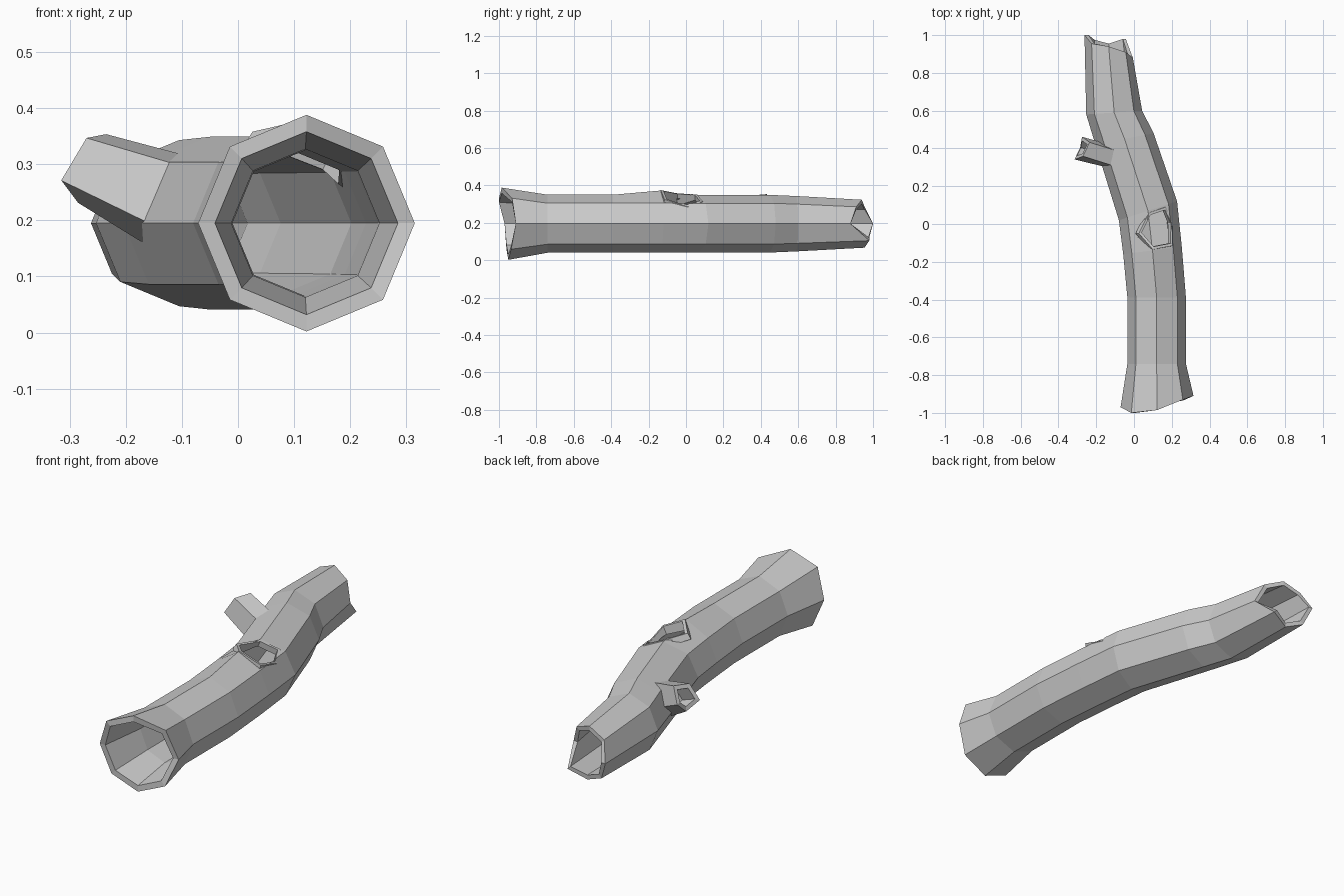
import bpy, bmesh, math
from mathutils import Vector

if "Cube" in bpy.data.objects:
    bpy.data.objects.remove(bpy.data.objects["Cube"])


def loft(name, rings, closed=False, cap_start=False, cap_end=False):
    """Skin a list of equal-sized point rings into a flat-shaded mesh."""
    bm = bmesh.new()
    vs = [[bm.verts.new(p) for p in r] for r in rings]
    n = len(vs[0])
    pairs = list(zip(vs, vs[1:])) + ([(vs[-1], vs[0])] if closed else [])
    for a, b in pairs:
        for i in range(n):
            j = (i + 1) % n
            bm.faces.new((a[i], a[j], b[j], b[i]))
    if cap_start:
        bm.faces.new(vs[0])
    if cap_end:
        bm.faces.new(vs[-1])
    bmesh.ops.recalc_face_normals(bm, faces=bm.faces)
    me = bpy.data.meshes.new(name)
    bm.to_mesh(me)
    bm.free()
    ob = bpy.data.objects.new(name, me)
    bpy.context.collection.objects.link(ob)
    return ob


def ring(cx, r, ys, bump=0.0):
    """Octagonal log section; ys = one y per corner, bump lifts the top corner."""
    pts = []
    for k in range(8):
        a = k * math.pi / 4
        z = 0.195 + r * math.sin(a) + (bump if k == 2 else 0)
        pts.append(Vector((cx + r * math.cos(a), ys[k], z)))
    return pts


def tilt(y, t):
    return [y + t * math.cos(k * math.pi / 4) for k in range(8)]


def scaled(pts, s, offset=Vector()):
    c = sum(pts, Vector()) / len(pts)
    return [c + (p - c) * s + offset for p in pts]


# hollow trunk: broken ends, bent middle; outer skin then inner skin
front_y = [-0.91, -0.93, -0.985, -1.0, -0.97, -0.96, -0.95, -0.935]
back_y = [0.88, 0.91, 0.94, 0.955, 1.0, 0.975, 0.955, 0.98]
sections = [  # centre x, outer radius, inner radius, corner y, top bump
    (0.122, 0.193, 0.163, front_y, 0),
    (0.12, 0.155, 0.132, tilt(-0.74, 0), 0),
    (0.12, 0.155, 0.130, tilt(-0.39, 0), 0),
    (0.098, 0.155, 0.130, tilt(-0.14, 0.02), 0.022),
    (0.074, 0.154, 0.128, tilt(0.07, 0.05), 0),
    (-0.05, 0.154, 0.126, tilt(0.45, 0.03), 0),
    (-0.105, 0.148, 0.122, tilt(0.59, 0.01), 0),
    (-0.134, 0.128, 0.106, back_y, 0),
]
outer = [ring(cx, ro, ys, b) for cx, ro, ri, ys, b in sections]
inner = [ring(cx, ri, ys) for cx, ro, ri, ys, b in sections]
trunk = loft("trunk", outer + inner[::-1], closed=True)

# knot hole cut through the upper wall
rim = [Vector(p) for p in ((0.026, -0.05, 0.358), (0.10, -0.135, 0.375),
                           (0.205, -0.115, 0.325), (0.202, 0.01, 0.285),
                           (0.17, 0.09, 0.315), (0.08, 0.06, 0.35))]
axis = Vector((0.45, 0, 0.9))
cutter = loft("hole_cutter", [scaled(rim, 0.88, axis * -0.09),
                              scaled(rim, 0.88, axis * 0.1)],
              cap_start=True, cap_end=True)
mod = trunk.modifiers.new("knot_hole", 'BOOLEAN')
mod.operation = 'DIFFERENCE'
mod.solver = 'EXACT'
mod.object = cutter
bpy.context.view_layer.objects.active = trunk
bpy.ops.object.modifier_apply(modifier=mod.name)
bpy.data.objects.remove(cutter)

# thin raised lip around the knot hole
loft("hole_lip", [scaled(rim, 1.04, axis * -0.03), rim,
                  scaled(rim, 0.86), scaled(rim, 0.86, axis * -0.03)], closed=True)

# broken five-sided branch stub with a hollow end
end_x = [-0.315, -0.27, -0.235, -0.275, -0.285]
tip = []
for k, x in enumerate(end_x):
    a = math.radians(-23 + 72 * k)
    tip.append(Vector((x, 0.40 - 0.063 * math.cos(a), 0.297 + 0.066 * math.sin(a))))
base = [Vector(p) for p in ((-0.165, 0.305, 0.197), (-0.12, 0.31, 0.305),
                            (-0.105, 0.39, 0.322), (-0.165, 0.43, 0.23),
                            (-0.17, 0.36, 0.157))]
along = Vector((0.15, -0.035, -0.065))
loft("branch_stub", [scaled(base, 1, along * 0.12), tip, scaled(tip, 0.66),
                     scaled(tip, 0.6, along * 0.5)],
     cap_start=True, cap_end=True)
